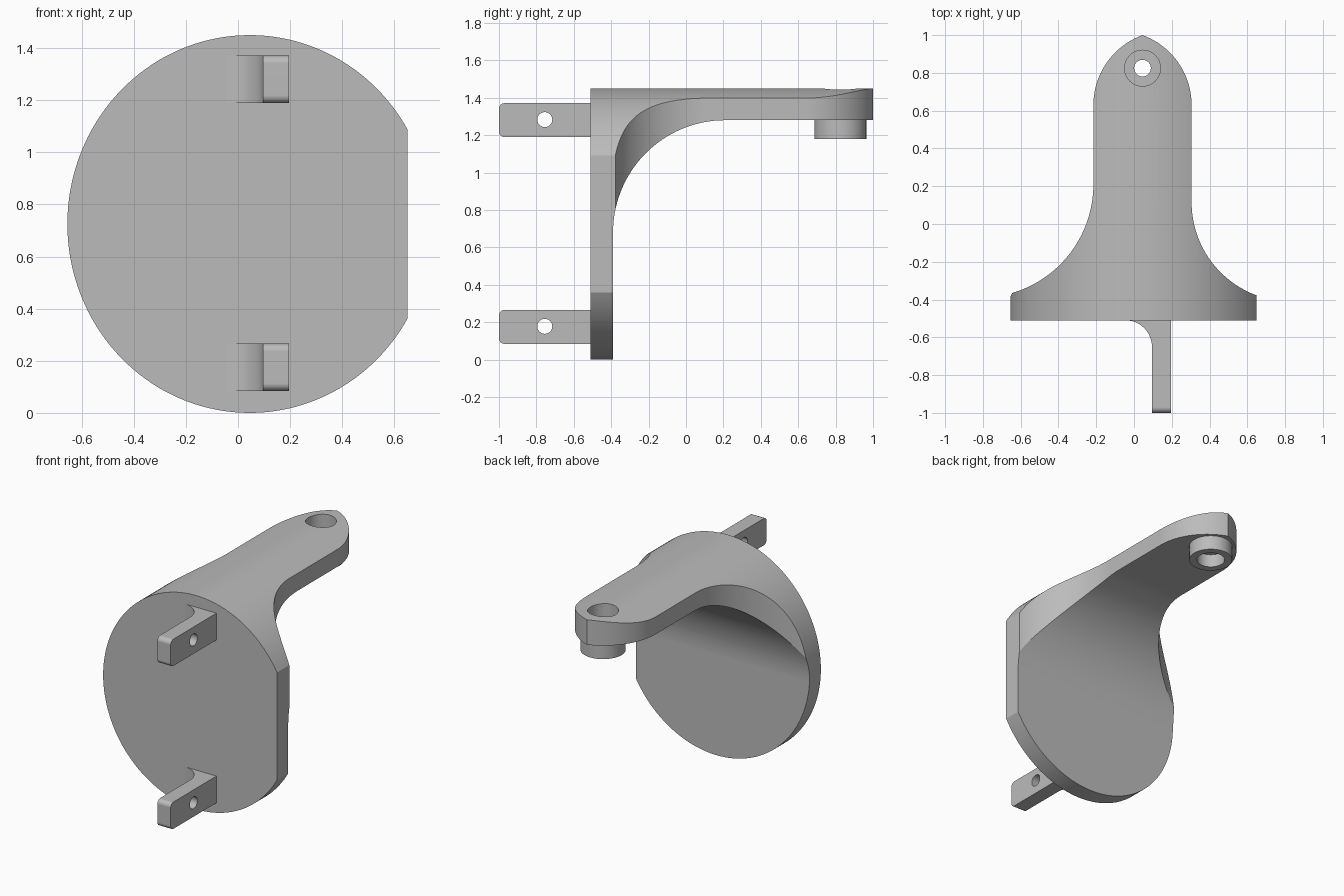
import bpy
import bmesh
from math import sin, cos, radians, asin

cube = bpy.data.objects.get("Cube")
if cube:
    bpy.data.objects.remove(cube, do_unlink=True)

grey = bpy.data.materials.new("plain grey")
grey.use_nodes = True
GREY = (0.5, 0.5, 0.5, 1)
grey.diffuse_color = GREY
grey.node_tree.nodes["Principled BSDF"].inputs["Base Color"].default_value = GREY

CX = 0.045            # centre line of plate and arm
FRONT, BACK = -0.51, -0.39
PIN_Y = 0.825


def arc(cx, cy, rx, ry, start, end, n):
    """Points on an elliptical arc, angles in degrees."""
    angles = [radians(start + (end - start) * i / n) for i in range(n + 1)]
    return [(cx + rx * cos(a), cy + ry * sin(a)) for a in angles]


def prism(name, outline, axis, low, high):
    """Extrude a flat outline along one axis."""
    place = {"X": lambda a, b, c: (c, a, b),
             "Y": lambda a, b, c: (a, c, b),
             "Z": lambda a, b, c: (a, b, c)}[axis]
    bm = bmesh.new()
    ends = [[bm.verts.new(place(a, b, c)) for a, b in outline] for c in (low, high)]
    bm.faces.new(ends[0])
    bm.faces.new(ends[1][::-1])
    n = len(outline)
    for i in range(n):
        j = (i + 1) % n
        bm.faces.new((ends[0][i], ends[0][j], ends[1][j], ends[1][i]))
    bmesh.ops.recalc_face_normals(bm, faces=bm.faces)
    mesh = bpy.data.meshes.new(name)
    bm.to_mesh(mesh)
    bm.free()
    obj = bpy.data.objects.new(name, mesh)
    bpy.context.collection.objects.link(obj)
    mesh.materials.append(grey)
    return obj


def cylinder(name, x, y, radius, axis, low, high):
    return prism(name, arc(x, y, radius, radius, 0, 354.375, 63), axis, low, high)


def activate(obj):
    bpy.ops.object.select_all(action="DESELECT")
    obj.select_set(True)
    bpy.context.view_layer.objects.active = obj


def combine(obj, tool, operation):
    """Apply a boolean and discard the tool."""
    mod = obj.modifiers.new("shape", "BOOLEAN")
    mod.operation = operation
    mod.solver = "EXACT"
    mod.object = tool
    activate(obj)
    bpy.ops.object.modifier_apply(modifier=mod.name)
    bpy.data.objects.remove(tool, do_unlink=True)


def finish(obj):
    activate(obj)
    bpy.ops.object.shade_smooth_by_angle(angle=radians(20))
    mod = obj.modifiers.new("even shading", "WEIGHTED_NORMAL")
    mod.keep_sharp = True


# Bracket body: round outline with one flat side
chord = asin(0.365 / 0.725) * 180 / 3.14159265
disc = arc(CX, 0.725, 0.70, 0.725, chord, 360 - chord, 120)
body = prism("bracket_body", disc, "Y", -1, 2)

# Side profile: upright plate curving into the arm
side = [(FRONT, -1), (BACK, -1)]
side += arc(BACK + 0.6, 0.68, 0.6, 0.6, 180, 90, 32)
side += [(2, 1.28), (2, 3), (FRONT, 3)]
combine(body, prism("side_profile", side, "X", -2, 2), "INTERSECT")

# Plan profile: flared base, straight arm, pointed tip
EDGE, TIP_Y, TIP_R = 0.26, 0.63, 0.393
tip = 70.3
plan = [(-2, -2), (2, -2), (2, -0.41)]
plan += arc(CX + EDGE + 0.525, 0.115, 0.525, 0.525, 270, 180, 32)
plan += arc(CX + EDGE - TIP_R, TIP_Y, TIP_R, TIP_R, 0, tip, 20)
plan += arc(CX - EDGE + TIP_R, TIP_Y, TIP_R, TIP_R, 180 - tip, 180, 20)[1:]
plan += arc(CX - EDGE - 0.6, 0.21, 0.6, 0.6, 0, -90, 32)
plan += [(-2, -0.39)]
combine(body, prism("plan_profile", plan, "Z", -1, 3), "INTERSECT")

# Boss under the tip, with a stepped bore
combine(body, cylinder("boss", CX, PIN_Y, 0.139, "Z", 1.18, 1.33), "UNION")
for radius, low, high in ((0.095, 1.33, 2), (0.09, 1, 1.27), (0.044, 1, 2)):
    combine(body, cylinder("bore", CX, PIN_Y, radius, "Z", low, high), "DIFFERENCE")
finish(body)

# Mounting tabs on the front of the plate
for name, z in (("upper_tab", 1.28), ("lower_tab", 0.175)):
    outline = [(0.195, -0.44), (0.195, -2), (0.095, -2)]
    outline += arc(-0.045, FRONT - 0.14, 0.14, 0.14, 0, 90, 16)
    outline += [(-0.045, -0.44)]
    tab = prism(name, outline, "Z", z - 0.5, z + 0.5)
    h, r = 0.091, 0.03
    shape = [(-0.45, z - h), (-0.45, z + h)]
    shape += arc(-1 + r, z + h - r, r, r, 90, 180, 8)
    shape += arc(-1 + r, z - h + r, r, r, 180, 270, 8)
    combine(tab, prism("tab_shape", shape, "X", -1, 1), "INTERSECT")
    combine(tab, cylinder("tab_hole", -0.755, z + 0.003, 0.04, "X", -1, 1), "DIFFERENCE")
    finish(tab)
